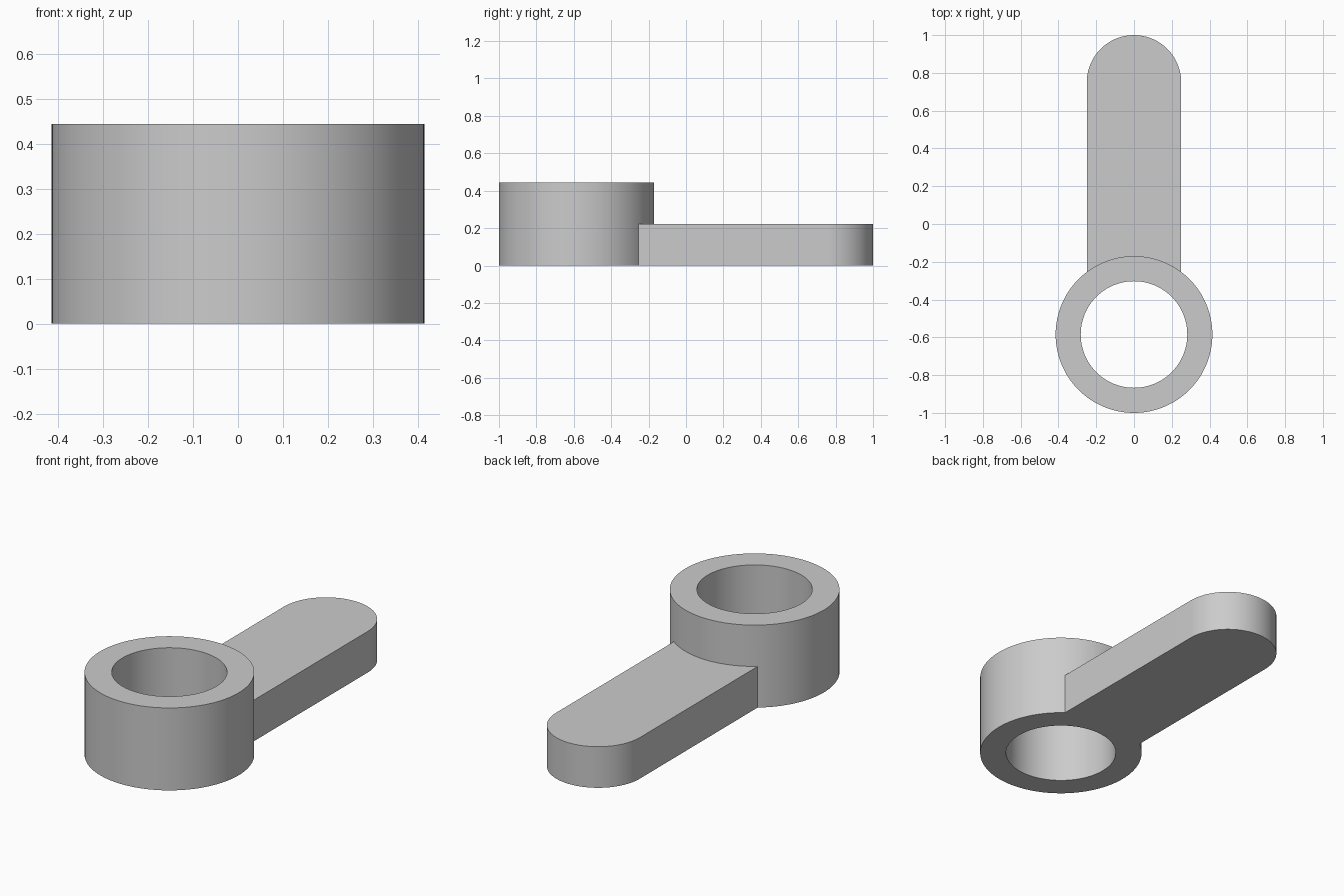
import bpy
import bmesh
from math import cos, sin, pi, radians

cube = bpy.data.objects.get("Cube")
if cube:
    bpy.data.objects.remove(cube, do_unlink=True)

RING_Y, OUTER, INNER, RING_H = -0.585, 0.415, 0.282, 0.445
ARM_R, ARM_H = 0.25, 0.222
TIP_Y = 1 - ARM_R
SEGMENTS = 128

grey = bpy.data.materials.new("plain grey")
grey.use_nodes = True
colour = (0.6, 0.6, 0.6, 1)
grey.diffuse_color = colour
grey.node_tree.nodes["Principled BSDF"].inputs["Base Color"].default_value = colour


def make_object(name, bm):
    bmesh.ops.recalc_face_normals(bm, faces=bm.faces)
    mesh = bpy.data.meshes.new(name)
    bm.to_mesh(mesh)
    bm.free()
    mesh.materials.append(grey)
    obj = bpy.data.objects.new(name, mesh)
    bpy.context.collection.objects.link(obj)
    return obj


# Ring: a rectangular wall section swept around the hub axis
bm = bmesh.new()
section = [(INNER, 0), (OUTER, 0), (OUTER, RING_H), (INNER, RING_H)]
rows = []
for i in range(SEGMENTS):
    a = 2 * pi * i / SEGMENTS
    rows.append([bm.verts.new((r * cos(a), RING_Y + r * sin(a), z)) for r, z in section])
for i, row in enumerate(rows):
    following = rows[(i + 1) % SEGMENTS]
    for j in range(4):
        k = (j + 1) % 4
        bm.faces.new((row[j], following[j], following[k], row[k]))
ring = make_object("ring_with_arm", bm)

# Arm: rounded tip, straight sides, inner end buried inside the ring wall
bm = bmesh.new()
half = SEGMENTS // 2
outline = [(ARM_R * cos(pi * i / half), TIP_Y + ARM_R * sin(pi * i / half))
           for i in range(half + 1)]
buried = (OUTER + INNER) / 2
spread = math_angle = pi / 2 - 0.8
steps = 24
for i in range(steps + 1):
    x = -ARM_R + 2 * ARM_R * i / steps
    outline.append((x, RING_Y + (buried ** 2 - x ** 2) ** 0.5))
base = bm.faces.new([bm.verts.new((x, y, 0)) for x, y in outline])
grown = bmesh.ops.extrude_face_region(bm, geom=[base])
top = [v for v in grown["geom"] if isinstance(v, bmesh.types.BMVert)]
bmesh.ops.translate(bm, verts=top, vec=(0, 0, ARM_H))
if not base.is_valid or len([f for f in bm.faces if len(f.verts) > 4]) < 2:
    bm.faces.new([v for v in bm.verts if v.co.z < ARM_H / 2])
arm = make_object("arm", bm)

# Fuse both into one clean body
union = ring.modifiers.new("join arm", "BOOLEAN")
union.operation = "UNION"
union.solver = "EXACT"
union.object = arm
bpy.ops.object.select_all(action="DESELECT")
ring.select_set(True)
bpy.context.view_layer.objects.active = ring
bpy.ops.object.modifier_apply(modifier=union.name)
bpy.data.objects.remove(arm, do_unlink=True)
bpy.ops.object.shade_smooth_by_angle(angle=radians(30))
